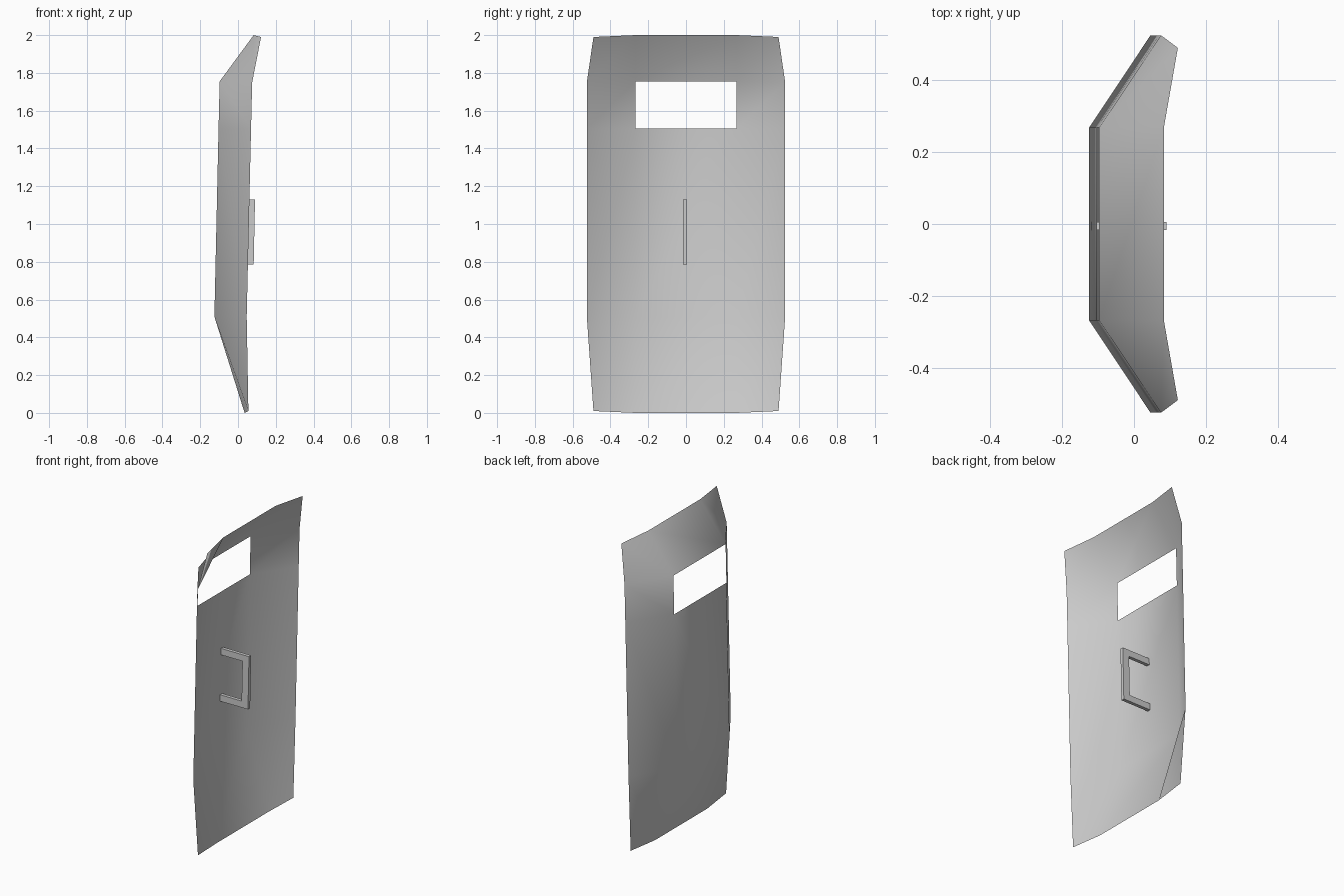
import bpy, bmesh

if "Cube" in bpy.data.objects:
    bpy.data.objects.remove(bpy.data.objects["Cube"])


def finish(bm, name, angle):
    bmesh.ops.recalc_face_normals(bm, faces=bm.faces)
    mesh = bpy.data.meshes.new(name)
    bm.to_mesh(mesh)
    bm.free()
    obj = bpy.data.objects.new(name, mesh)
    bpy.context.collection.objects.link(obj)
    bpy.ops.object.select_all(action='DESELECT')
    bpy.context.view_layer.objects.active = obj
    obj.select_set(True)
    bpy.ops.object.shade_smooth_by_angle(angle=angle)
    return obj


# Shield sheet: each row is (inner x, inner z, outer x, outer y, outer z)
rows = [(0.035, 0.0, 0.055, 0.49, 0.01),
        (-0.125, 0.51, 0.046, 0.525, 0.51),
        (-0.103, 1.505, 0.069, 0.525, 1.505),
        (-0.097, 1.755, 0.075, 0.525, 1.75),
        (0.083, 2.0, 0.122, 0.49, 1.99)]
INNER_Y = 0.268
WINDOW = (2, 1)  # row and column left open

bm = bmesh.new()
grid = []
for ix, iz, ox, oy, oz in rows:
    pts = [(ox, -oy, oz), (ix, -INNER_Y, iz), (ix, INNER_Y, iz), (ox, oy, oz)]
    grid.append([bm.verts.new(p) for p in pts])
for r in range(4):
    for c in range(3):
        if (r, c) != WINDOW:
            bm.faces.new((grid[r][c], grid[r + 1][c],
                          grid[r + 1][c + 1], grid[r][c + 1]))
finish(bm, "shield_panel", 1.4)

# Handle: C-shaped side profile extruded across y
profile = [(-0.119, 0.785), (0.083, 0.785), (0.09, 1.13), (-0.111, 1.13),
           (-0.112, 1.088), (0.043, 1.088), (0.037, 0.827), (-0.118, 0.827)]
bm = bmesh.new()
face = bm.faces.new([bm.verts.new((x, -0.016, z)) for x, z in profile])
ext = bmesh.ops.extrude_face_region(bm, geom=[face])
verts = [v for v in ext["geom"] if isinstance(v, bmesh.types.BMVert)]
bmesh.ops.translate(bm, verts=verts, vec=(0, 0.022, 0))
bmesh.ops.triangulate(bm, faces=[f for f in bm.faces if len(f.verts) > 4])
finish(bm, "handle", 0.6)
